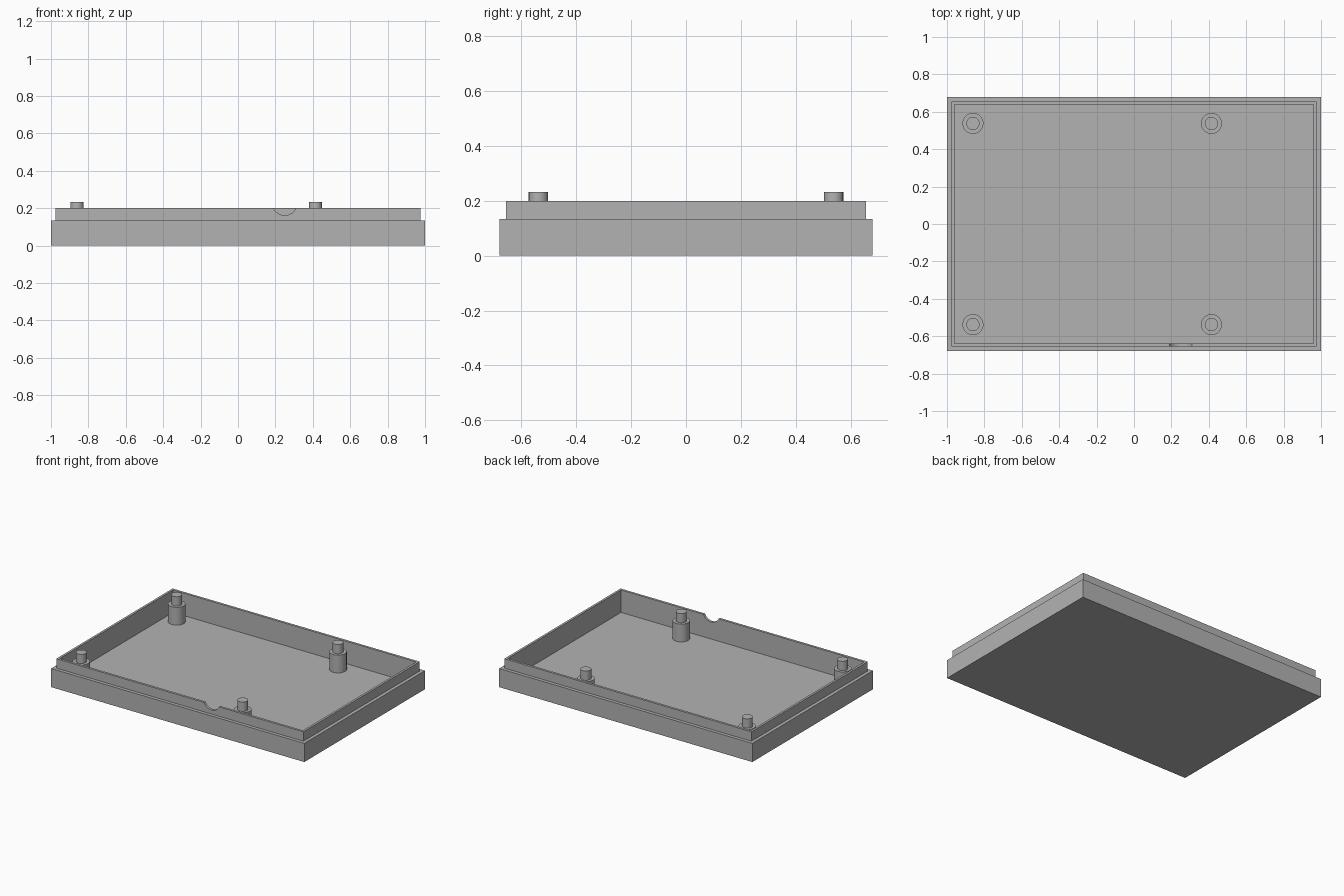
import bpy
import bmesh
import math

default_cube = bpy.data.objects.get("Cube")
if default_cube:
    bpy.data.objects.remove(default_cube, do_unlink=True)

FLOOR_Z = 0.04
LEDGE_Z = 0.133
RIM_Z = 0.2

grey = bpy.data.materials.new("plain_grey")
grey.use_nodes = True
grey.diffuse_color = (0.45, 0.45, 0.45, 1)
grey.node_tree.nodes["Principled BSDF"].inputs["Base Color"].default_value = (0.45, 0.45, 0.45, 1)


def finish(name, bm):
    """Turn a bmesh into a named, coloured object."""
    bmesh.ops.recalc_face_normals(bm, faces=bm.faces)
    mesh = bpy.data.meshes.new(name)
    bm.to_mesh(mesh)
    bm.free()
    mesh.materials.append(grey)
    obj = bpy.data.objects.new(name, mesh)
    bpy.context.collection.objects.link(obj)
    return obj


def activate(obj):
    bpy.ops.object.select_all(action='DESELECT')
    obj.select_set(True)
    bpy.context.view_layer.objects.active = obj


def loft(name, rings):
    """Skin a closed solid over successive rings of points."""
    bm = bmesh.new()
    loops = [[bm.verts.new(p) for p in ring] for ring in rings]
    n = len(loops[0])
    for a, b in zip(loops, loops[1:]):
        for i in range(n):
            j = (i + 1) % n
            bm.faces.new((a[i], a[j], b[j], b[i]))
    bm.faces.new(loops[0])
    bm.faces.new(loops[-1])
    return finish(name, bm)


def rectangle(hx, hy, z):
    return [(-hx, -hy, z), (hx, -hy, z), (hx, hy, z), (-hx, hy, z)]


def circle(x, y, r, z, sides=40):
    angles = [math.tau * i / sides for i in range(sides)]
    return [(x + r * math.cos(a), y + r * math.sin(a), z) for a in angles]


# Open tray: outer wall, ledge, thin lip and inner floor
tray = loft("tray", [
    rectangle(1, 0.68, 0),
    rectangle(1, 0.68, LEDGE_Z),
    rectangle(0.976, 0.656, LEDGE_Z),
    rectangle(0.976, 0.656, RIM_Z),
    rectangle(0.96, 0.639, RIM_Z),
    rectangle(0.96, 0.639, FLOOR_Z),
])

# Rounded cable notch through the front lip
notch = loft("notch_cutter", [
    [(0.25 + px, y, 0.228 + py) for px, py, _ in circle(0, 0, 0.066, 0, 64)]
    for y in (-0.7, -0.6)
])
cut = tray.modifiers.new("cable_notch", 'BOOLEAN')
cut.operation = 'DIFFERENCE'
cut.solver = 'EXACT'
cut.object = notch
activate(tray)
bpy.ops.object.modifier_apply(modifier=cut.name)
bpy.data.objects.remove(notch, do_unlink=True)
bpy.ops.object.shade_smooth_by_angle(angle=math.radians(30))

# Four stepped mounting posts
for end, x in (("right", -0.861), ("left", 0.414)):
    for side, y in (("front", -0.538), ("back", 0.538)):
        post = loft(f"{side}_{end}_post", [
            circle(x, y, 0.056, FLOOR_Z - 0.005),
            circle(x, y, 0.056, 0.167),
            circle(x, y, 0.035, 0.167),
            circle(x, y, 0.035, 0.233),
        ])
        activate(post)
        bpy.ops.object.shade_smooth_by_angle(angle=math.radians(30))
